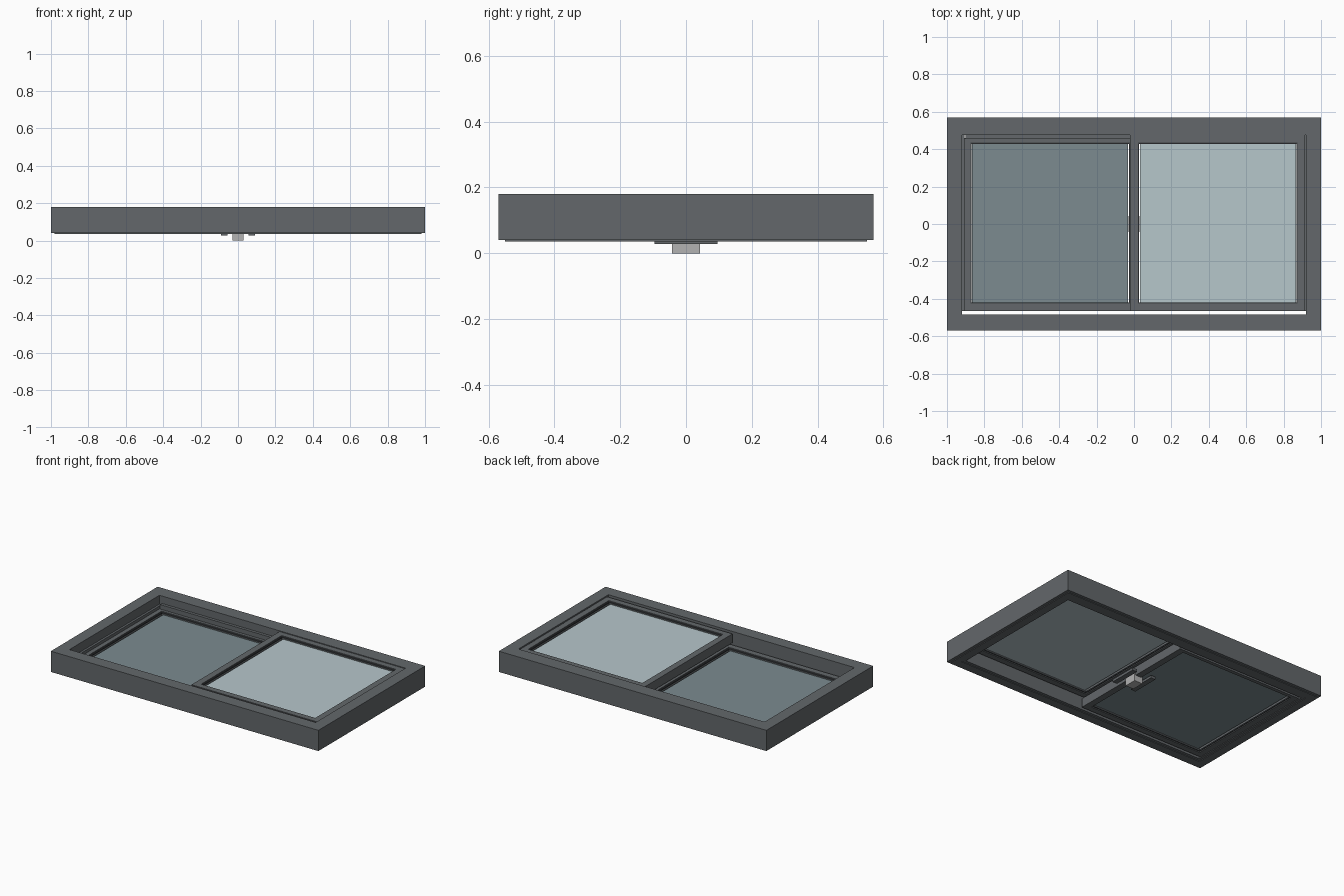
import bpy

if "Cube" in bpy.data.objects:
    bpy.data.objects.remove(bpy.data.objects["Cube"])


def material(name, rgb):
    m = bpy.data.materials.new(name)
    m.diffuse_color = (*rgb, 1)
    m.use_nodes = True
    m.node_tree.nodes["Principled BSDF"].inputs["Base Color"].default_value = m.diffuse_color
    return m


DARK = material("dark_metal", (0.125, 0.137, 0.145))
BLACK = material("gasket", (0.05, 0.055, 0.06))
PALE = material("pale_glass", (0.47, 0.57, 0.60))
SHADE = material("shaded_glass", (0.20, 0.26, 0.28))
STEEL = material("light_steel", (0.45, 0.45, 0.45))


def mesh(name, verts, faces, mat):
    me = bpy.data.meshes.new(name)
    me.from_pydata(verts, [], faces)
    me.materials.append(mat)
    ob = bpy.data.objects.new(name, me)
    bpy.context.collection.objects.link(ob)
    return ob


def corners(r, z):
    x0, x1, y0, y1 = r
    return [(x0, y0, z), (x1, y0, z), (x1, y1, z), (x0, y1, z)]


def box(name, r, z0, z1, mat):
    faces = [(3, 2, 1, 0), (4, 5, 6, 7)]
    faces += [(i, (i + 1) % 4, (i + 1) % 4 + 4, i + 4) for i in range(4)]
    return mesh(name, corners(r, z0) + corners(r, z1), faces, mat)


def ring(name, outer, inner, z0, z1, mat):
    """Rectangular frame: four corner loops joined into a closed tube."""
    loops = [(outer, z0), (outer, z1), (inner, z1), (inner, z0)]
    verts = [v for r, z in loops for v in corners(r, z)]
    faces = []
    for a in range(4):
        b = (a + 1) % 4
        for i in range(4):
            j = (i + 1) % 4
            faces.append((a * 4 + i, a * 4 + j, b * 4 + j, b * 4 + i))
    return mesh(name, verts, faces, mat)


def grow(r, d):
    return (r[0] - d, r[1] + d, r[2] - d, r[3] + d)


# Outer frame with thin seal underneath
OPENING = (-0.92, 0.92, -0.485, 0.475)
ring("outer_frame", (-1, 1, -0.57, 0.57), OPENING, 0.04, 0.18, DARK)
ring("bottom_seal", (-0.98, 0.98, -0.55, 0.55), grow(OPENING, 0.02), 0.036, 0.042, DARK)

# Head tracks and side stops
box("head_track", (-0.90, 0.90, 0.455, 0.48), 0.09, 0.13, DARK)
for side in (-1, 1):
    x0, x1 = sorted((side * 0.925, side * 0.905))
    box("side_stop", (x0, x1, -0.465, 0.475), 0.10, 0.12, DARK)


# Two sliding sashes: left one low, right one high
def sash(name, outer, inner, z0, z1, glass):
    ring(name + "_sash", outer, inner, z0, z1, DARK)
    mid = (z0 + z1) / 2
    for za, zb in ((z0 + 0.006, z0 + 0.014), (z1 - 0.014, z1 - 0.006)):
        ring(name + "_gasket", grow(inner, 0.005), grow(inner, -0.006), za, zb, BLACK)
    x0, x1, y0, y1 = inner
    box(name + "_glass", (x0 + 0.01, x1 - 0.01, y0 - 0.01, y1 + 0.01),
        mid - 0.008, mid + 0.008, glass)


sash("left", (-0.915, 0.022, -0.465, 0.46), (-0.875, -0.022, -0.425, 0.435),
     0.04, 0.10, SHADE)
sash("right", (-0.022, 0.915, -0.465, 0.476), (0.022, 0.875, -0.425, 0.435),
     0.115, 0.175, PALE)

# Latch under the meeting stiles
box("latch_block", (-0.03, 0.03, -0.042, 0.042), 0.0, 0.06, STEEL)
for side in (-1, 1):
    x0, x1 = sorted((side * 0.055, side * 0.09))
    box("pull_bar", (x0, x1, -0.095, 0.095), 0.028, 0.045, DARK)
